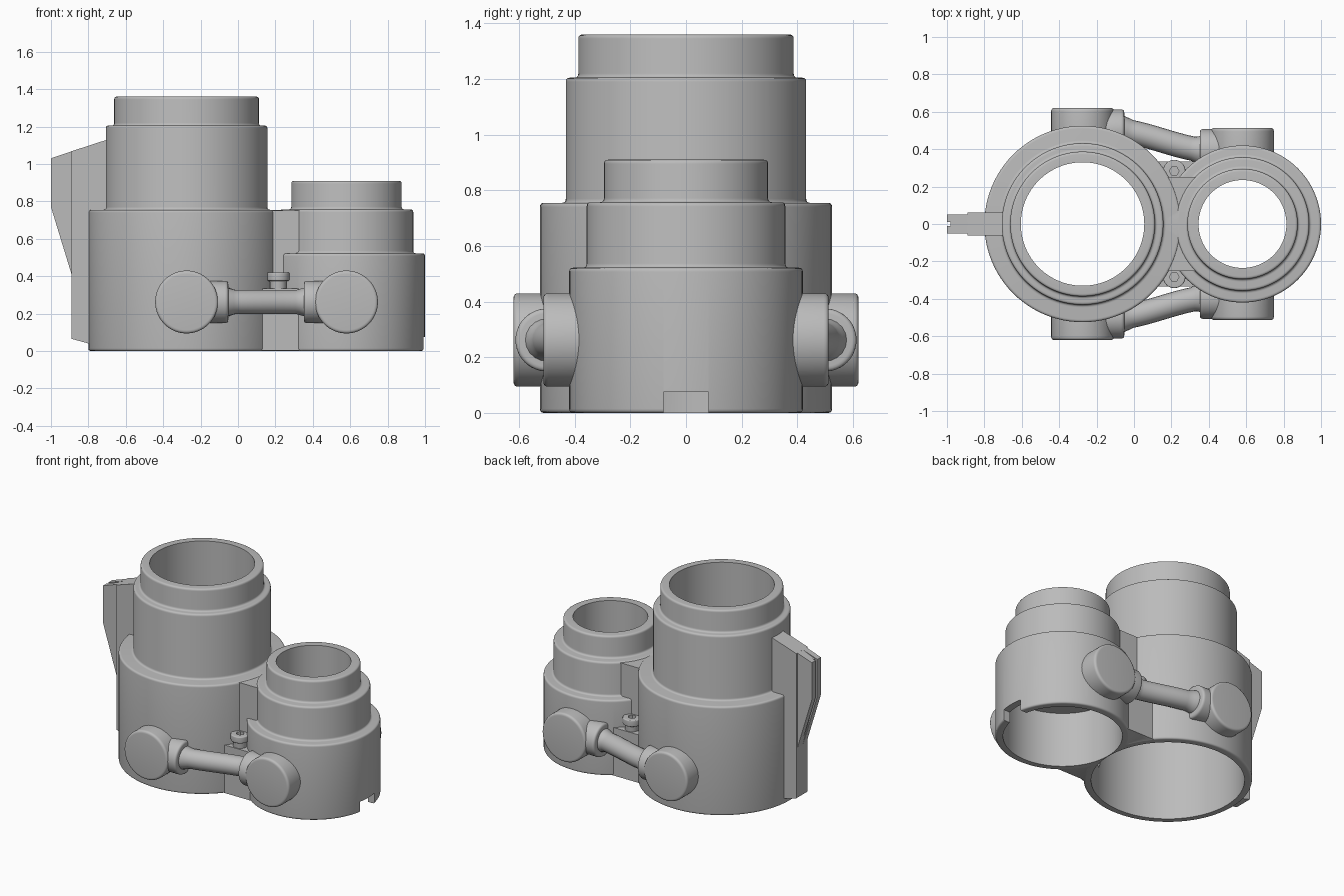
import bpy
import bmesh
import math
from mathutils import Vector

if "Cube" in bpy.data.objects:
    bpy.data.objects.remove(bpy.data.objects["Cube"], do_unlink=True)

grey = bpy.data.materials.new("plain grey")
grey.use_nodes = True
grey.diffuse_color = (0.5, 0.5, 0.5, 1)
grey.node_tree.nodes["Principled BSDF"].inputs["Base Color"].default_value = (0.5, 0.5, 0.5, 1)

BIG_X, SMALL_X, KNOB_Z = -0.275, 0.58, 0.262


def add_object(name, bm):
    bmesh.ops.recalc_face_normals(bm, faces=bm.faces)
    mesh = bpy.data.meshes.new(name)
    bm.to_mesh(mesh)
    bm.free()
    mesh.materials.append(grey)
    obj = bpy.data.objects.new(name, mesh)
    bpy.context.collection.objects.link(obj)
    return obj


def select(obj):
    bpy.ops.object.select_all(action="DESELECT")
    obj.select_set(True)
    bpy.context.view_layer.objects.active = obj


def smooth(obj):
    select(obj)
    bpy.ops.object.shade_smooth_by_angle(angle=math.radians(32))


def fillet(points, size, steps=4):
    """Round the inner corners of an open profile."""
    pts = [Vector(p) for p in points]
    out = [pts[0]]
    for a, b, c in zip(pts, pts[1:], pts[2:]):
        start = b + (a - b).normalized() * size
        end = b + (c - b).normalized() * size
        for i in range(steps + 1):
            t = i / steps
            out.append(start * (1 - t) ** 2 + b * 2 * t * (1 - t) + end * t * t)
    return out + [pts[-1]]


def lathe(name, profile, location=(0, 0, 0), rotation=(0, 0, 0), sides=96):
    """Solid of revolution about local z, profile runs from axis to axis."""
    bm = bmesh.new()
    rings = []
    for r, z in profile[1:-1]:
        rings.append([bm.verts.new((r * math.cos(math.tau * i / sides),
                                    r * math.sin(math.tau * i / sides), z))
                      for i in range(sides)])
    for low, high in zip(rings, rings[1:]):
        for i in range(sides):
            j = (i + 1) % sides
            bm.faces.new((low[i], low[j], high[j], high[i]))
    bm.faces.new(rings[0][::-1])
    bm.faces.new(rings[-1])
    obj = add_object(name, bm)
    obj.location = location
    obj.rotation_euler = rotation
    return obj


def rod_profile(radius, z0, z1):
    return [(0, z0), (radius, z0), (radius, z1), (0, z1)]


def prism(name, outline, y0, y1):
    """Extrude an x-z outline along y."""
    bm = bmesh.new()
    face = bm.faces.new([bm.verts.new((x, y0, z)) for x, z in outline])
    extruded = bmesh.ops.extrude_face_region(bm, geom=[face])["geom"]
    verts = [v for v in extruded if isinstance(v, bmesh.types.BMVert)]
    bmesh.ops.translate(bm, verts=verts, vec=(0, y1 - y0, 0))
    return add_object(name, bm)


def box(name, x0, x1, y, z0, z1):
    return prism(name, [(x0, z0), (x1, z0), (x1, z1), (x0, z1)], -y, y)


def combine(target, other, operation, keep=False):
    select(target)
    mod = target.modifiers.new("combine", "BOOLEAN")
    mod.operation = operation
    mod.solver = "EXACT"
    mod.object = other
    bpy.ops.object.modifier_apply(modifier=mod.name)
    if not keep:
        bpy.data.objects.remove(other, do_unlink=True)


# Stepped twin-tube body
body = lathe("twin_tube_body", fillet(
    [(0, 0), (0.525, 0), (0.525, 0.755), (0.432, 0.755), (0.432, 1.205),
     (0.387, 1.205), (0.387, 1.36), (0, 1.36)], 0.015), (BIG_X, 0, 0))
small = lathe("small_tube", fillet(
    [(0, 0), (0.42, 0), (0.42, 0.522), (0.357, 0.522), (0.357, 0.757),
     (0.295, 0.757), (0.295, 0.91), (0, 0.91)], 0.015), (SMALL_X, 0, 0))
combine(body, small, "UNION")
combine(body, box("upper_bridge", 0.1, 0.4, 0.25, 0.1, 0.751), "UNION")
combine(body, box("lower_bridge", 0.08, 0.37, 0.333, 0.002, 0.335), "UNION")

# Stepped bores and the bottom notch
for x, wide, shoulder, narrow, top in ((BIG_X, 0.478, 0.62, 0.33, 1.5),
                                       (SMALL_X, 0.372, 0.38, 0.235, 1.0)):
    bore = lathe("bore", [(0, -0.1), (wide, -0.1), (wide, shoulder),
                          (narrow, shoulder), (narrow, top), (0, top)], (x, 0, 0))
    combine(body, bore, "DIFFERENCE")
combine(body, box("notch", 0.88, 1.1, 0.08, -0.1, 0.075), "DIFFERENCE")
smooth(body)

# Helpers that keep the side fittings out of the bores
clearance = [lathe("clearance", rod_profile(r, -0.1, 0.6), (x, 0, 0))
             for x, r in ((BIG_X, 0.5), (SMALL_X, 0.395))]

for s, side in ((-1, "front"), (1, "back")):
    fittings = []
    # Round side knobs
    for name, x, start, end in (("large", BIG_X, 0.42, 0.62), ("small", SMALL_X, 0.3, 0.513)):
        fittings.append(lathe(f"{side}_{name}_knob", fillet(rod_profile(0.168, start, end), 0.018),
                              (x, 0, KNOB_Z), (-s * math.pi / 2, 0, 0), 64))
    # Collars at the ends of the link rod
    for name, y, x0, x1 in (("large", 0.5, -0.2, -0.052), ("small", 0.394, 0.352, 0.47)):
        fittings.append(lathe(f"{side}_{name}_collar", fillet(rod_profile(0.113, x0, x1), 0.018),
                              (0, s * y, KNOB_Z), (0, math.pi / 2, 0), 48))
    for part in fittings:
        for cutter in clearance:
            combine(part, cutter, "DIFFERENCE", keep=True)
        smooth(part)

    # S-curved link rod, flared at both ends
    curve = bpy.data.curves.new(f"{side}_link_rod", "CURVE")
    curve.dimensions = "3D"
    curve.bevel_depth = 0.065
    curve.bevel_resolution = 8
    curve.use_fill_caps = True
    spline = curve.splines.new("POLY")
    count = 24
    spline.points.add(count)
    for i, p in enumerate(spline.points):
        t = i / count
        ease = t * t * (3 - 2 * t) * 0.5 + t * 0.5
        p.co = (-0.07 + 0.44 * t, s * (0.5 - 0.106 * ease), KNOB_Z, 1)
        p.radius = 1 + 0.25 * max(0, abs(2 * t - 1) - 0.75) / 0.25
    curve.materials.append(grey)
    rod = bpy.data.objects.new(f"{side}_link_rod", curve)
    bpy.context.collection.objects.link(rod)
    select(rod)
    bpy.ops.object.convert(target="MESH")
    smooth(bpy.context.view_layer.objects.active)

    # Socket-head screw on the bridge ledge
    screw = lathe(f"{side}_bridge_screw", fillet(
        [(0, 0.3), (0.045, 0.3), (0.045, 0.375), (0.06, 0.375), (0.06, 0.42), (0, 0.42)], 0.007),
        (0.215, s * 0.283, 0), sides=32)
    socket = lathe("socket", rod_profile(0.026, 0.395, 0.5), (0.215, s * 0.283, 0), sides=6)
    combine(screw, socket, "DIFFERENCE")
    smooth(screw)

for cutter in clearance:
    bpy.data.objects.remove(cutter, do_unlink=True)

# Side fin: thick root, thinner grooved blade
prism("fin_root", [(-0.69, 1.133), (-0.89, 1.068), (-0.89, 0.065), (-0.78, 0.035),
                   (-0.78, 0.7), (-0.69, 0.7)], -0.062, 0.062)


def blade(name, tip, y0, y1):
    prism(name, [(-0.88, 1.071), (tip, 1.03), (tip, 0.77), (-0.89, 0.41), (-0.88, 0.41)], y0, y1)


blade("fin_blade_front", -1.0, -0.05, -0.01)
blade("fin_blade_core", -0.982, -0.01, 0.01)
blade("fin_blade_back", -1.0, 0.01, 0.05)
